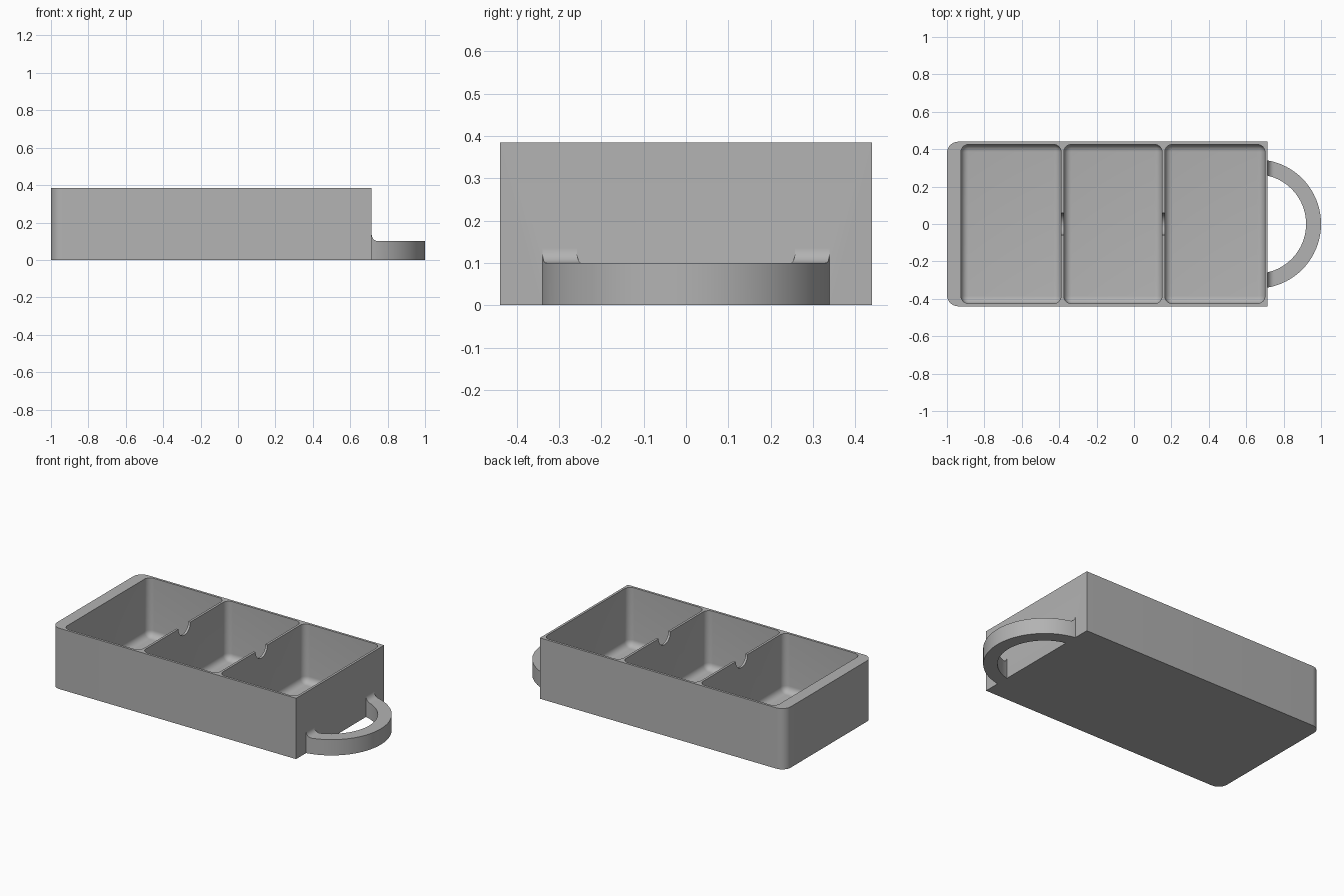
import bpy, bmesh, math

if "Cube" in bpy.data.objects:
    bpy.data.objects.remove(bpy.data.objects["Cube"], do_unlink=True)

HEIGHT, HALF_Y = 0.385, 0.44
LEFT, RIGHT = -1.0, 0.715

grey = bpy.data.materials.new("plain grey")
grey.use_nodes = True
colour = (0.45, 0.45, 0.45, 1)
grey.diffuse_color = colour
grey.node_tree.nodes["Principled BSDF"].inputs["Base Color"].default_value = colour


def make_object(name, bm):
    bmesh.ops.recalc_face_normals(bm, faces=bm.faces[:])
    mesh = bpy.data.meshes.new(name)
    bm.to_mesh(mesh)
    bm.free()
    mesh.materials.append(grey)
    obj = bpy.data.objects.new(name, mesh)
    bpy.context.collection.objects.link(obj)
    return obj


def prism(name, points, direction):
    """Extrude a closed outline along a direction."""
    bm = bmesh.new()
    face = bm.faces.new([bm.verts.new(p) for p in points])
    side = bmesh.ops.extrude_face_region(bm, geom=[face])["geom"]
    moved = [v for v in side if isinstance(v, bmesh.types.BMVert)]
    bmesh.ops.translate(bm, verts=moved, vec=direction)
    return make_object(name, bm)


def rounded_box(name, x0, x1, half_y, z0, z1, radius, choose):
    """Box whose edges picked by the rule are rounded."""
    bm = bmesh.new()
    bmesh.ops.create_cube(bm, size=1)
    for v in bm.verts:
        v.co.x = x0 if v.co.x < 0 else x1
        v.co.y = math.copysign(half_y, v.co.y)
        v.co.z = z0 if v.co.z < 0 else z1
    edges = [e for e in bm.edges if choose(*[v.co for v in e.verts])]
    bmesh.ops.bevel(bm, geom=edges, offset=radius, segments=8,
                    profile=0.5, affect='EDGES')
    return make_object(name, bm)


def arc(radius, start, end, steps):
    return [(radius * math.cos(a), radius * math.sin(a)) for a in
            (start + (end - start) * i / steps for i in range(steps + 1))]


def boolean(target, tool, operation):
    mod = target.modifiers.new(operation.lower(), 'BOOLEAN')
    mod.object, mod.operation, mod.solver = tool, operation, 'EXACT'
    bpy.context.view_layer.objects.active = target
    bpy.ops.object.modifier_apply(modifier=mod.name)
    bpy.data.objects.remove(tool, do_unlink=True)


# Solid tray with two rounded corners at the plain end
tray = rounded_box("tray", LEFT, RIGHT, HALF_Y, 0, HEIGHT, 0.06,
                   lambda a, b: a.x == b.x == LEFT and a.y == b.y)

# Three compartments with rounded corners and floor edges
for x0, x1 in ((-0.925, -0.39), (-0.375, 0.15), (0.165, 0.70)):
    pocket = rounded_box("pocket_cutter", x0, x1, 0.425, 0.015, HEIGHT + 0.1, 0.04,
                         lambda a, b: a.z != b.z or a.z < 0.1)
    boolean(tray, pocket, 'DIFFERENCE')

# Round notches in both dividers
notch = prism("notch_cutter",
              [(-0.6, y, HEIGHT + z) for y, z in arc(0.06, 0, math.tau, 32)[:-1]],
              (1.0, 0, 0))
boolean(tray, notch, 'DIFFERENCE')

# Curved handle, trimmed by a side profile that sweeps up into the wall
outer = arc(0.345, -1.45, 1.45, 48)
inner = arc(0.265, 1.45, -1.45, 48)
handle = prism("handle", [(0.655 + x, y, 0) for x, y in outer + inner], (0, 0, 0.2))
sweep = [(0.75 + x, 0.135 + z) for x, z in arc(0.035, 1.5 * math.pi, math.pi, 8)]
side = [(0.708, -0.0), (1.1, -0.0), (1.1, 0.1)] + sweep + [(0.708, 0.135)]
trim = prism("handle_trim", [(x, -0.5, z) for x, z in side], (0, 1, 0))
boolean(handle, trim, 'INTERSECT')
boolean(tray, handle, 'UNION')

# Smooth fillets, crisp rims
bpy.ops.object.select_all(action='DESELECT')
tray.select_set(True)
bpy.context.view_layer.objects.active = tray
bpy.ops.object.shade_smooth_by_angle(angle=math.radians(30))
